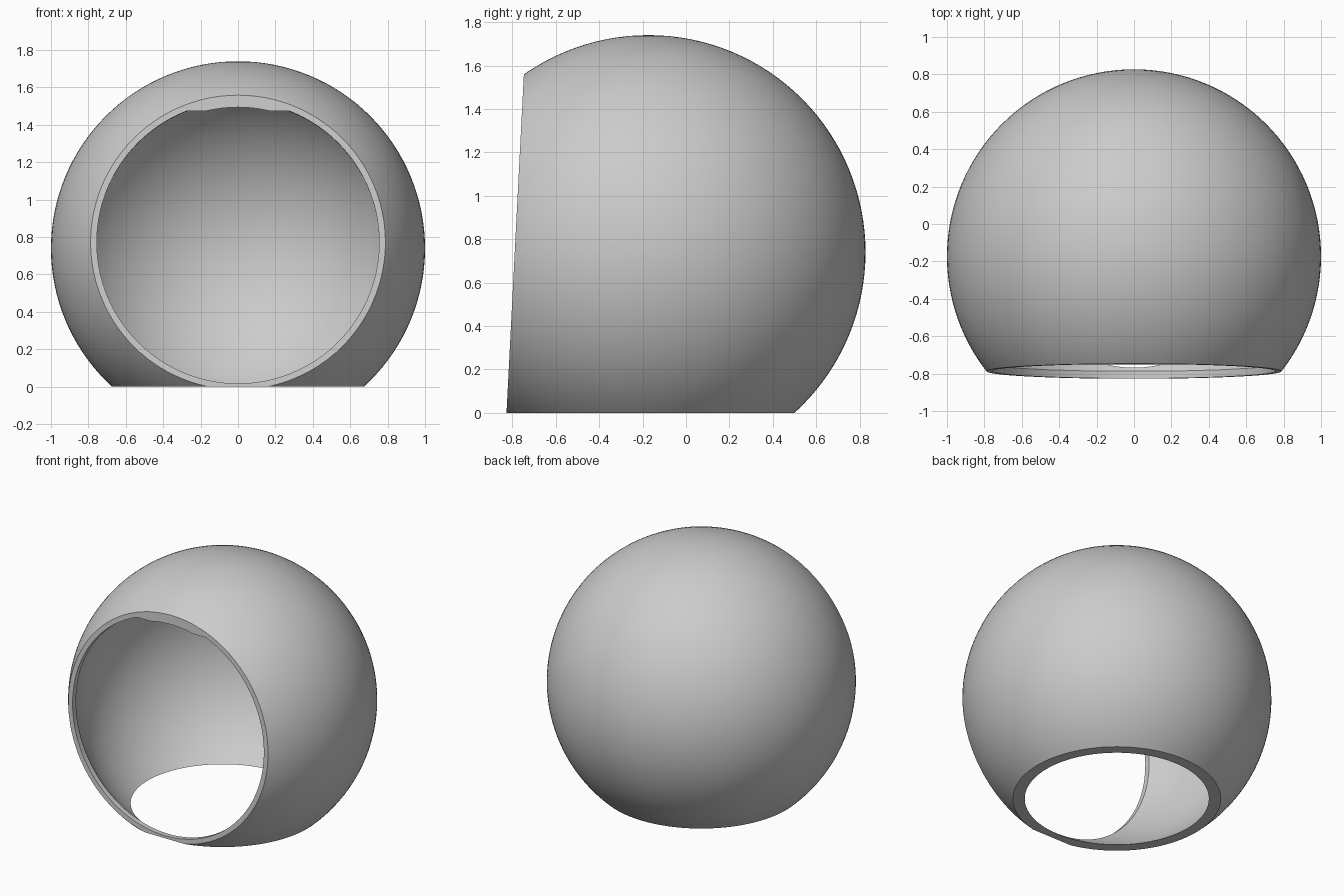
import bpy, bmesh, math
from mathutils import Vector, Matrix

cube = bpy.data.objects.get("Cube")
if cube:
    bpy.data.objects.remove(cube, do_unlink=True)

CENTRE = Vector((0, -0.173, 0.74))
INNER_R = 0.95
TILT = math.atan2(0.08, 1.56)                    # lean of the front opening
NORMAL = Vector((0, -math.cos(TILT), math.sin(TILT)))
OPENING = 0.615                                  # distance from centre to the opening
RECESS_TOP = 1.475


def make_object(name, bm):
    mesh = bpy.data.meshes.new(name)
    bmesh.ops.recalc_face_normals(bm, faces=bm.faces)
    bm.to_mesh(mesh)
    bm.free()
    obj = bpy.data.objects.new(name, mesh)
    bpy.context.collection.objects.link(obj)
    return obj


def cut_flat(bm, point, normal):
    """Slice away everything beyond a plane and cap the slice."""
    geom = bm.verts[:] + bm.edges[:] + bm.faces[:]
    cut = bmesh.ops.bisect_plane(bm, geom=geom, dist=1e-6, plane_co=point,
                                 plane_no=normal, clear_outer=True)
    edges = [e for e in cut["geom_cut"] if isinstance(e, bmesh.types.BMEdge)]
    bmesh.ops.contextual_create(bm, geom=edges)


def ball(name, radius):
    bm = bmesh.new()
    bmesh.ops.create_uvsphere(bm, u_segments=128, v_segments=64, radius=radius,
                              matrix=Matrix.Translation(CENTRE))
    return make_object(name, bm)


def block(name, matrix):
    bm = bmesh.new()
    bmesh.ops.create_cube(bm, size=3, matrix=matrix)
    return make_object(name, bm)


# Spherical shell and the shapes cut out of it
shell = ball("round_shell", 1.0)
cavity = ball("cavity_cutter", INNER_R)
floor = block("floor_cutter", Matrix.Translation((0, 0, -1.5)))
facing = NORMAL.to_track_quat("Z", "Y").to_matrix().to_4x4()
front = block("front_cutter",
              Matrix.Translation(CENTRE + NORMAL * (OPENING + 1.5)) @ facing)

# Shallow round recess in the rim, stopped flat at the top
bm = bmesh.new()
bmesh.ops.create_cone(bm, cap_ends=True, segments=128, radius1=0.755,
                      radius2=0.755, depth=0.3,
                      matrix=Matrix.Translation(CENTRE + NORMAL * OPENING) @ facing)
cut_flat(bm, (0, 0, RECESS_TOP), (0, 0, 1))
recess = make_object("recess_cutter", bm)

cutters = [cavity, floor, front, recess]
for cutter in cutters:
    cutter.hide_render = True
    mod = shell.modifiers.new(cutter.name, "BOOLEAN")
    mod.operation = "DIFFERENCE"
    mod.solver = "EXACT"
    mod.object = cutter

bpy.ops.object.select_all(action="DESELECT")
bpy.context.view_layer.objects.active = shell
shell.select_set(True)
for cutter in cutters:
    bpy.ops.object.modifier_apply(modifier=cutter.name)
for cutter in cutters:
    bpy.data.objects.remove(cutter, do_unlink=True)

# Single grey finish
grey = bpy.data.materials.new("plain_grey")
grey.use_nodes = True
colour = (0.6, 0.6, 0.6, 1)
grey.diffuse_color = colour
grey.node_tree.nodes["Principled BSDF"].inputs["Base Color"].default_value = colour
shell.data.materials.clear()
shell.data.materials.append(grey)
for face in shell.data.polygons:
    face.material_index = 0

bpy.ops.object.shade_smooth_by_angle(angle=math.radians(25))
